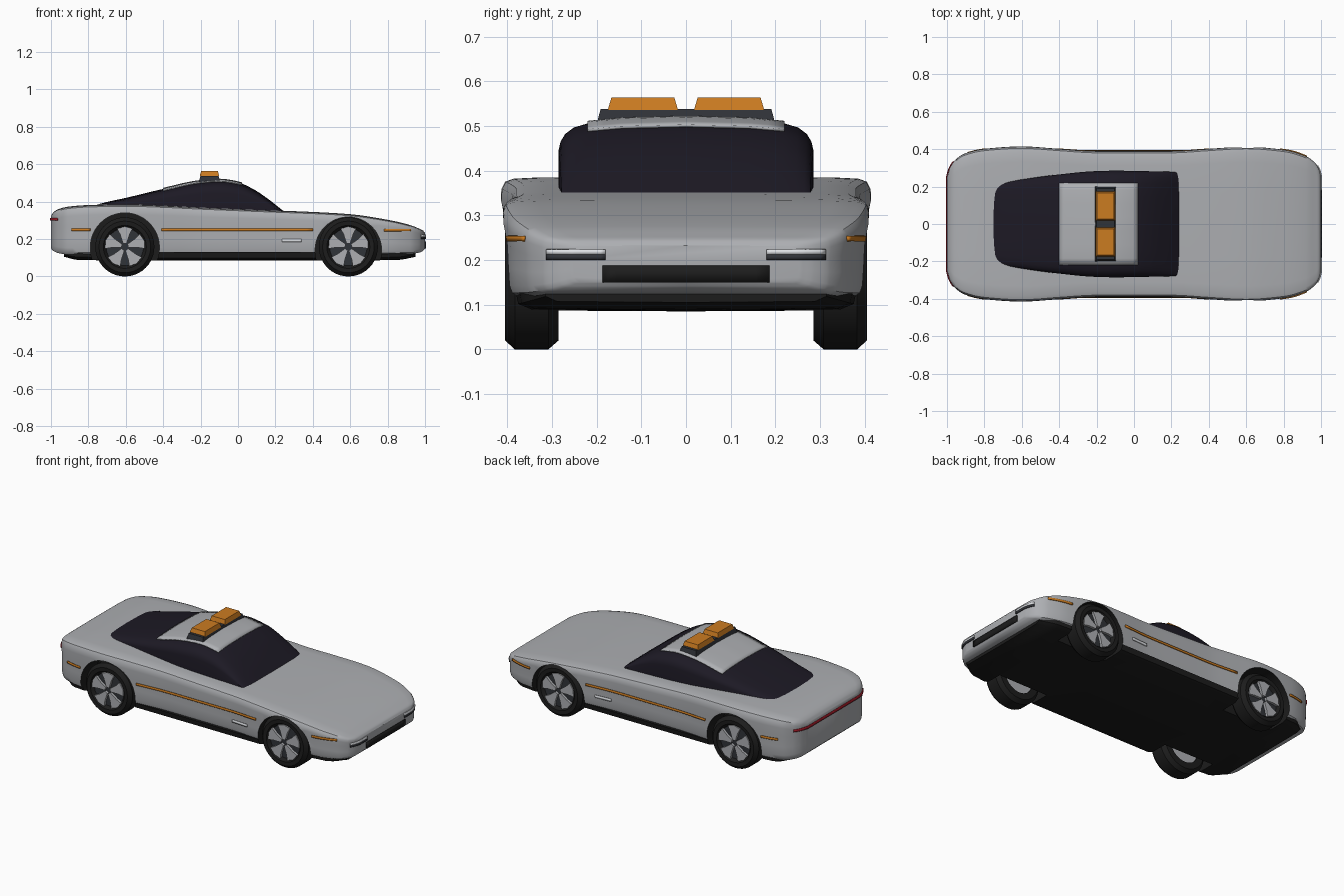
import bpy, bmesh, math
from mathutils import Vector
from mathutils.bvhtree import BVHTree

if "Cube" in bpy.data.objects:
    bpy.data.objects.remove(bpy.data.objects["Cube"])


def material(name, rgb):
    m = bpy.data.materials.new(name)
    m.diffuse_color = (*rgb, 1)
    m.use_nodes = True
    m.node_tree.nodes["Principled BSDF"].inputs["Base Color"].default_value = m.diffuse_color
    return m


SILVER = material("silver", (0.42, 0.43, 0.45))
GLASS = material("dark_glass", (0.012, 0.01, 0.018))
BLACK = material("black", (0.012, 0.012, 0.012))
DARK = material("dark_grey", (0.03, 0.033, 0.04))
ORANGE = material("orange", (0.6, 0.2, 0.015))
RED = material("red", (0.35, 0.01, 0.02))
WHITE = material("white", (0.75, 0.77, 0.8))


def smooth(ob, deg=35):
    for p in ob.data.polygons:
        p.use_smooth = True
    ob.data.set_sharp_from_angle(angle=math.radians(deg))


def finish(bm, name, mat, deg=35):
    bmesh.ops.recalc_face_normals(bm, faces=bm.faces)
    me = bpy.data.meshes.new(name)
    bm.to_mesh(me)
    bm.free()
    me.materials.append(mat)
    ob = bpy.data.objects.new(name, me)
    bpy.context.collection.objects.link(ob)
    smooth(ob, deg)
    return ob


def skin(bm, rings, closed=False):
    n = len(rings[0])
    pairs = list(zip(rings, rings[1:])) + ([(rings[-1], rings[0])] if closed else [])
    for a, b in pairs:
        for i in range(n):
            bm.faces.new((a[i], a[(i + 1) % n], b[(i + 1) % n], b[i]))
    if not closed:
        bm.faces.new(rings[0])
        bm.faces.new(rings[-1])


def refine(rows, steps):
    """Monotone cubic interpolation of rows, keyed by the first column."""
    def slope(k, j):
        if k == 0 or k == len(rows) - 1:
            k = min(k, len(rows) - 2)
            return (rows[k + 1][j] - rows[k][j]) / (rows[k + 1][0] - rows[k][0])
        a = (rows[k][j] - rows[k - 1][j]) / (rows[k][0] - rows[k - 1][0])
        b = (rows[k + 1][j] - rows[k][j]) / (rows[k + 1][0] - rows[k][0])
        return 0 if a * b <= 0 else 2 * a * b / (a + b)
    out = []
    for k in range(len(rows) - 1):
        h = rows[k + 1][0] - rows[k][0]
        for s in range(steps):
            t = s / steps
            row = [rows[k][0] + h * t]
            for j in range(1, len(rows[0])):
                row.append((2*t**3 - 3*t**2 + 1) * rows[k][j] + (3*t**2 - 2*t**3) * rows[k + 1][j]
                           + h * (t**3 - 2*t**2 + t) * slope(k, j) + h * (t**3 - t**2) * slope(k + 1, j))
            out.append(row)
    return out + [list(rows[-1])]


def loft(name, stations, half, mat, steps=4):
    """Stations are x, half width, bottom, top; half is the section in fractions."""
    ring = half + [(-f, h) for f, h in reversed(half) if f > 0]
    bm = bmesh.new()
    rings = [[bm.verts.new((x, f * w, b + h * (t - b))) for f, h in ring]
             for x, w, b, t in refine(stations, steps)]
    skin(bm, rings)
    tree = BVHTree.FromBMesh(bm)
    return finish(bm, name, mat), tree


def patch(name, tree, axis, sign, u, v, mat, n=12, m=1):
    """Thin trim panel projected along an axis onto a surface."""
    free = [a for a in range(3) if a != axis]
    d = Vector((0, 0, 0))
    d[axis] = sign
    bm = bmesh.new()
    rows = []
    for i in range(n + 1):
        row = []
        for j in range(m + 1):
            p = d * 2
            p[free[0]] = u[0] + (u[1] - u[0]) * i / n
            p[free[1]] = v[0] + (v[1] - v[0]) * j / m
            row.append(bm.verts.new(tree.ray_cast(p, -d)[0] + d * 0.003))
        rows.append(row)
    for a, b in zip(rows, rows[1:]):
        for j in range(m):
            bm.faces.new((a[j], a[j + 1], b[j + 1], b[j]))
    ob = finish(bm, name, mat)
    mod = ob.modifiers.new("thickness", 'SOLIDIFY')
    mod.thickness, mod.offset = 0.006, 0


def lathe(name, profile, x, z, s, mat, n=40, closed=False):
    bm = bmesh.new()
    rings = [[bm.verts.new((x + r * math.cos(2 * math.pi * i / n), s * y,
                            z + r * math.sin(2 * math.pi * i / n))) for i in range(n)] for r, y in profile]
    skin(bm, rings, closed)
    return finish(bm, name, mat)


def prism(name, low, high, mat):
    bm = bmesh.new()
    skin(bm, [[bm.verts.new(p) for p in low], [bm.verts.new(p) for p in high]])
    return finish(bm, name, mat, 20)


def tapered_box(name, x, y, z, inset, mat):
    def rect(i, zz):
        return [(x[0]+i, y[0]+i, zz), (x[1]-i, y[0]+i, zz), (x[1]-i, y[1]-i, zz), (x[0]+i, y[1]-i, zz)]
    prism(name, rect(0, z[0]), rect(inset, z[1]), mat)


# Body shell, underbody and cabin
body, body_tree = loft("body", [
    (-1, .25, .15, .325), (-.985, .30, .135, .345), (-.96, .338, .125, .36), (-.91, .375, .117, .373),
    (-.8, .402, .115, .382), (-.6, .415, .115, .386), (-.4, .402, .115, .38), (-.2, .39, .115, .37),
    (.2, .39, .115, .353), (.4, .402, .115, .345), (.6, .413, .115, .333), (.8, .397, .117, .303),
    (.92, .362, .12, .275), (.97, .325, .128, .255), (.99, .29, .138, .245), (1, .255, .15, .232)],
    [(0, 0), (.93, 0), (.97, .05), (.985, .14), (.99, .35), (.99, .6), (1, .8), (.995, .9),
     (.975, .96), (.93, .985), (.8, .995), (.4, 1), (0, 1)], SILVER)
under, _ = loft("underbody", [
    (-.93, .33, .105, .14), (-.85, .38, .088, .14), (-.5, .395, .085, .13), (.5, .395, .085, .13),
    (.85, .375, .088, .14), (.95, .32, .105, .15)],
    [(0, 0), (.9, .05), (.98, .3), (1, 1), (0, 1)], BLACK)
cabin, cabin_tree = loft("cabin_glass", [
    (-.79, .19, .33, .365), (-.74, .215, .33, .388), (-.6, .238, .33, .42), (-.4, .265, .33, .468),
    (-.2, .283, .33, .51), (-.1, .285, .33, .517), (0, .284, .33, .503), (.08, .282, .33, .468),
    (.16, .28, .33, .415), (.24, .278, .32, .352), (.27, .275, .31, .328)],
    [(0, 0), (1, 0), (1, .62), (.985, .72), (.95, .81), (.88, .89), (.77, .94), (.5, .98), (0, 1)], GLASS)
patch("roof_panel", cabin_tree, 2, 1, (-.4, .02), (-.22, .22), SILVER, 16, 12)

# Wheel arches
for s in (1, -1):
    for x, z, r in ((-.605, .155, .185), (.59, .14, .178)):
        cutter = lathe("arch_cutter", [(r, .25), (r, .55)], x, z, s, BLACK, 48)
        cutter.hide_render = True
        cutter.hide_set(True)
        for ob in (body, under):
            mod = ob.modifiers.new("arch", 'BOOLEAN')
            mod.operation, mod.solver, mod.object = 'DIFFERENCE', 'EXACT', cutter
            mod.material_mode = 'TRANSFER'
for ob in (body, under):
    bpy.context.view_layer.objects.active = ob
    for mod in list(ob.modifiers):
        bpy.ops.object.modifier_apply(modifier=mod.name)
    smooth(ob)

# Wheels
R = .158
for s in (1, -1):
    for x in (-.605, .59):
        lathe("tyre", [(.1, .385), (.115, .403), (.138, .405), (R, .383), (R, .308), (.138, .285), (.1, .285)],
              x, R, s, BLACK, closed=True)
        lathe("rim", [(.105, .295), (.105, .375)], x, R, s, SILVER)
        lathe("rim_face", [(.104, .374), (.104, .385)], x, R, s, DARK)
        for k in range(5):
            a = math.radians(90 + 72 * k)
            shape = [(.02, -.5), (.07, -.36), (.106, -.4), (.109, 0), (.106, .4), (.07, .36), (.02, .5)]
            low, high = [[(x + r * math.cos(a + t), s * y, R + r * math.sin(a + t)) for r, t in shape]
                         for y in (.38, .4)]
            prism("wheel_spoke", low, high, SILVER)

# Side trim, markers and vents
for s in (1, -1):
    patch("side_stripe", body_tree, 1, s, (-.41, .4), (.244, .256), ORANGE, 24)
    patch("rear_marker", body_tree, 1, s, (-.89, -.79), (.244, .256), ORANGE)
    patch("front_marker", body_tree, 1, s, (.78, .925), (.242, .254), ORANGE)
    patch("side_vent", body_tree, 1, s, (.235, .34), (.185, .2), WHITE)
    y = sorted((s * .18, s * .312))
    patch("headlight", body_tree, 0, 1, y, (.212, .224), WHITE)
    patch("headlight_trim", body_tree, 0, 1, y, (.2, .212), DARK)

# Grille and tail light
patch("grille", body_tree, 0, 1, (-.187, .187), (.15, .188), BLACK)
patch("tail_light", body_tree, 0, -1, (-.335, .335), (.298, .312), RED, 32)

# Roof light bar
tapered_box("light_bar_base", (-.215, -.09), (-.205, .205), (.485, .538), .014, DARK)
for y in ((-.175, -.018), (.018, .175)):
    tapered_box("beacon", (-.205, -.1), y, (.536, .563), .008, ORANGE)
